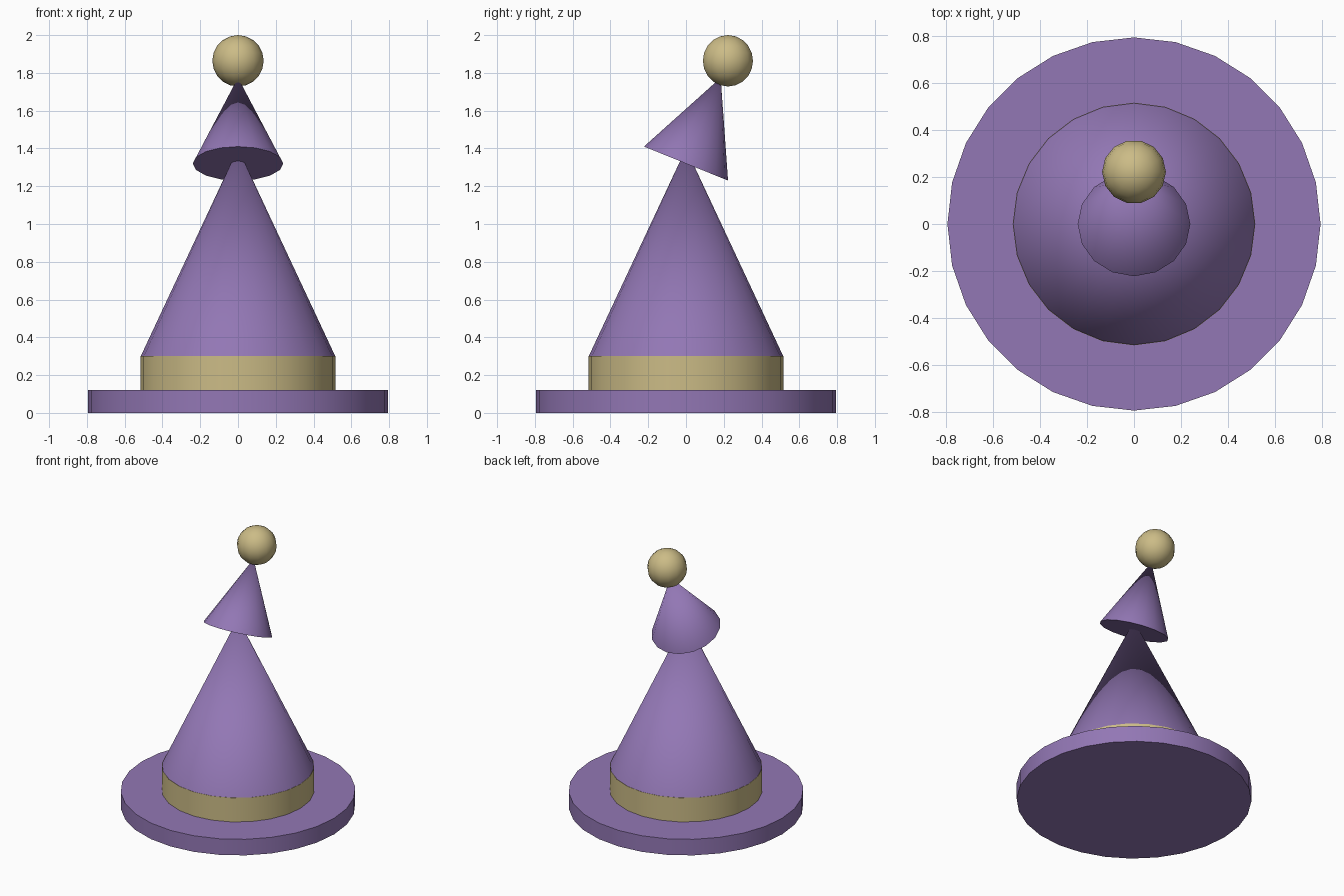
import bpy
import bmesh
from math import sin, cos, pi, radians
from mathutils import Matrix

cube = bpy.data.objects.get("Cube")
if cube:
    bpy.data.objects.remove(cube, do_unlink=True)


def material(name, colour):
    mat = bpy.data.materials.new(name)
    mat.use_nodes = True
    mat.diffuse_color = (*colour, 1)
    mat.node_tree.nodes["Principled BSDF"].inputs["Base Color"].default_value = (*colour, 1)
    return mat


purple = material("purple_felt", (0.29, 0.185, 0.46))
gold = material("pale_gold", (0.60, 0.50, 0.24))


def lathe(name, profile, sides, mat, matrix=Matrix()):
    """Turn a (radius, height) profile about z; zero radius makes a point, open ends are capped."""
    bm = bmesh.new()
    rings = []
    for r, z in profile:
        count = sides if r > 0 else 1
        rings.append([bm.verts.new((r * cos(2 * pi * i / sides), r * sin(2 * pi * i / sides), z))
                      for i in range(count)])
    for low, high in zip(rings, rings[1:]):
        for i in range(sides):
            j = (i + 1) % sides
            if len(low) == 1:
                bm.faces.new((low[0], high[j], high[i]))
            elif len(high) == 1:
                bm.faces.new((low[i], low[j], high[0]))
            else:
                bm.faces.new((low[i], low[j], high[j], high[i]))
    for ring in (rings[0], rings[-1]):
        if len(ring) > 1:
            bm.faces.new(ring)
    bmesh.ops.recalc_face_normals(bm, faces=bm.faces)
    mesh = bpy.data.meshes.new(name)
    bm.to_mesh(mesh)
    bm.free()
    mesh.materials.append(mat)
    obj = bpy.data.objects.new(name, mesh)
    obj.matrix_world = matrix
    bpy.context.collection.objects.link(obj)
    bpy.ops.object.select_all(action='DESELECT')
    obj.select_set(True)
    bpy.context.view_layer.objects.active = obj
    bpy.ops.object.shade_smooth_by_angle(angle=radians(35))
    return obj


# Brim, band and main cone
lathe("brim", [(0.795, 0), (0.795, 0.12)], 28, purple)
lathe("hat_band", [(0.517, 0.12), (0.517, 0.3)], 24, gold)
lathe("main_cone", [(0.515, 0.3), (0, 1.4)], 24, purple)

# Bent tip, leaning to the back
lean = Matrix.Translation((0, 0, 1.32)) @ Matrix.Rotation(radians(-22), 4, 'X')
lathe("bent_tip", [(0.24, 0), (0, 0.49)], 16, purple, lean)

# Ball on the tip
steps = 10
radius = 0.136
arc = [(radius * sin(pi * k / steps) if 0 < k < steps else 0, -radius * cos(pi * k / steps))
       for k in range(steps + 1)]
lathe("pompom", arc, 14, gold, Matrix.Translation((0, 0.222, 1.864)))
